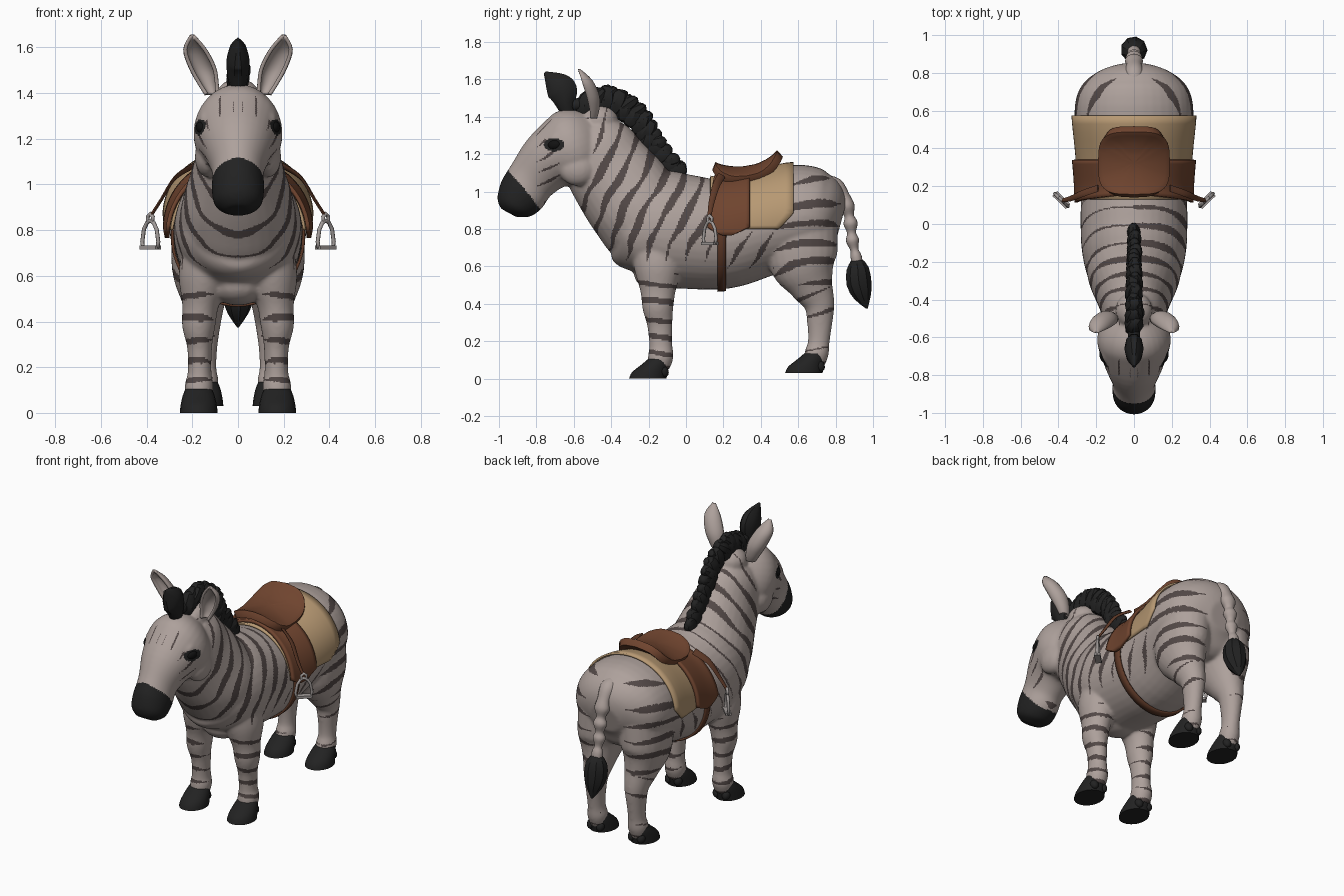
import bpy, bmesh, math, random
from mathutils import Vector, Euler, Matrix
from mathutils.bvhtree import BVHTree

if "Cube" in bpy.data.objects:
    bpy.data.objects.remove(bpy.data.objects["Cube"])

random.seed(4)


def mat(name, *c):
    m = bpy.data.materials.new(name)
    m.diffuse_color = (*c, 1)
    m.use_nodes = True
    m.node_tree.nodes["Principled BSDF"].inputs["Base Color"].default_value = m.diffuse_color
    return m


COAT = mat("coat", .42, .355, .33)
STRIPE = mat("stripe", .085, .065, .062)
DARK = mat("dark_hair", .016, .016, .016)
TAN = mat("blanket_tan", .47, .315, .17)
BROWN = mat("leather", .16, .058, .028)
STRAP = mat("strap_leather", .115, .042, .021)
METAL = mat("metal", .36, .33, .32)
EYE = mat("eye_black", .006, .006, .006)


def finish(name, bm, *mats, angle=50):
    bmesh.ops.recalc_face_normals(bm, faces=bm.faces)
    me = bpy.data.meshes.new(name)
    bm.to_mesh(me)
    bm.free()
    ob = bpy.data.objects.new(name, me)
    bpy.context.collection.objects.link(ob)
    for m in mats:
        me.materials.append(m)
    bpy.ops.object.select_all(action='DESELECT')
    ob.select_set(True)
    bpy.context.view_layer.objects.active = ob
    bpy.ops.object.shade_smooth_by_angle(angle=math.radians(angle))
    return ob


def spline(rings, steps):
    # Catmull-Rom through tuples of any length
    P = [Vector(r) for r in rings]
    P = [P[0]] + P + [P[-1]]
    out = []
    for i in range(1, len(P) - 2):
        a, b, c, d = P[i - 1:i + 3]
        for k in range(steps):
            t = k / steps
            out.append(.5 * (2 * b + (c - a) * t + (2 * a - 5 * b + 4 * c - d) * t * t
                             + (3 * b - a - 3 * c + d) * t ** 3))
    return out + [P[-2]]


def loft(bm, rings, n=24, steps=5, sx=1, flat=False):
    # closed tube: rings are (x, y, z, half width, half depth)
    R = spline(rings, steps)
    C = [Vector((r[0] * sx, r[1], r[2])) for r in R]
    loops = []
    for i, r in enumerate(R):
        t = (C[min(i + 1, len(C) - 1)] - C[max(i - 1, 0)]).normalized()
        if flat:
            t = Vector((0, 0, 1))
        side = (Vector((1, 0, 0)) - t * t.x).normalized()
        up = t.cross(side)
        loops.append([bm.verts.new(C[i] + side * max(r[3], .003) * math.cos(a) + up * max(r[4], .003) * math.sin(a))
                      for a in (2 * math.pi * k / n for k in range(n))])
    for a, b in zip(loops, loops[1:]):
        for k in range(n):
            bm.faces.new((a[k], a[(k + 1) % n], b[(k + 1) % n], b[k]))
    bm.faces.new(loops[0])
    bm.faces.new(loops[-1])


def ball(bm, loc, size, rot=(0, 0, 0), n=16):
    M = Matrix.Translation(loc) @ Euler(rot).to_matrix().to_4x4() @ Matrix.Diagonal((*size, 1))
    bmesh.ops.create_uvsphere(bm, u_segments=n, v_segments=n // 2 + 2, radius=1, matrix=M)


def grid(bm, rows):
    V = [[bm.verts.new(p) for p in r] for r in rows]
    for a, b in zip(V, V[1:]):
        for i in range(len(a) - 1):
            bm.faces.new((a[i], a[i + 1], b[i + 1], b[i]))


def thicken(ob, t, offset=1):
    m = ob.modifiers.new("thickness", 'SOLIDIFY')
    m.thickness, m.offset = t, offset


# Body: torso, neck, head and legs fused into one skin
bm = bmesh.new()
loft(bm, [(0, -.39, .75, .08, .09), (0, -.36, .75, .18, .165), (0, -.29, .77, .24, .24), (0, -.15, .80, .275, .31),
          (0, 0, .785, .283, .305), (0, .2, .77, .282, .29), (0, .4, .82, .298, .275), (0, .6, .87, .315, .275),
          (0, .72, .86, .285, .245), (0, .79, .85, .21, .19), (0, .83, .84, .1, .09)], 40)
loft(bm, [(0, -.12, .72, .2, .2), (0, -.19, .81, .25, .25), (0, -.265, .915, .245, .255), (0, -.34, 1.02, .212, .25),
          (0, -.42, 1.13, .18, .232), (0, -.49, 1.25, .155, .205), (0, -.53, 1.33, .11, .15)], 32)
loft(bm, [(0, -.44, 1.3, .07, .11), (0, -.53, 1.26, .165, .195), (0, -.62, 1.22, .195, .217),
          (0, -.73, 1.165, .16, .168), (0, -.825, 1.065, .115, .135), (0, -.88, .982, .115, .13),
          (0, -.925, .92, .103, .1), (0, -.945, .885, .055, .05)], 32)
ball(bm, (0, -.15, .56), (.13, .13, .09))
ball(bm, (0, -.46, 1.38), (.1, .1, .085))
for s in (1, -1):
    loft(bm, [(.13, -.15, .78, .1, .15), (.15, -.15, .6, .11, .13), (.165, -.15, .47, .08, .095),
              (.172, -.15, .38, .073, .083), (.168, -.14, .29, .055, .068), (.168, -.135, .18, .052, .062),
              (.17, -.135, .12, .063, .068), (.17, -.15, .06, .055, .06)], sx=s)
    loft(bm, [(.14, .62, .82, .15, .19), (.155, .625, .63, .135, .185), (.15, .67, .5, .098, .122),
              (.145, .712, .4, .072, .083), (.145, .715, .3, .056, .068), (.145, .71, .2, .05, .058),
              (.145, .70, .14, .06, .064), (.145, .68, .08, .052, .06)], sx=s)
    # brow ridges and cheeks
    ball(bm, (.125 * s, -.69, 1.29), (.045, .06, .035), (.5, 0, 0))
    ball(bm, (.13 * s, -.58, 1.12), (.06, .1, .09))
body = finish("body", bm, COAT, STRIPE, DARK)
m = body.modifiers.new("fuse", 'REMESH')
m.mode, m.voxel_size = 'VOXEL', .008
m2 = body.modifiers.new("relax", 'SMOOTH')
m2.iterations, m2.factor = 14, .5
for name in ("fuse", "relax"):
    bpy.ops.object.modifier_apply(modifier=name)
me = body.data
skin = BVHTree.FromPolygons([v.co for v in me.vertices], [tuple(p.vertices) for p in me.polygons])


def clamp(v):
    return max(0, min(1, v))


def band(f, period, width, w):
    return abs((f / period) % 1 - .5) * period < width * w / 2


EYE_YZ = (-.705, 1.25)
eye_at = skin.ray_cast(Vector((1, *EYE_YZ)), Vector((-1, 0, 0)))[0]


def coat_index(p):
    ax, y, z = abs(p.x), p.y, p.z
    wob = .014 * math.sin(11 * z + 6 * y) + .005 * math.sin(31 * z + 17 * ax)
    if z > .8 and -.77 * (y + .86) - .64 * (z - 1.015) > .008 * math.sin(25 * ax):
        return 2                                                    # muzzle
    if z > .95 and y < -.45 - .3 * (1.36 - z):                      # face dashes
        if ax > .08 and math.hypot((y - eye_at.y) / .055, (z - eye_at.z) / .035) < 1:
            return 2
        if z > 1.28:
            return int(.02 < ax < .1 and band(ax + .012, .06, .011, clamp(1.3 - abs(z - 1.36 + .2 * ax) / .045)))
        return int(ax > .09 and band(z - .5 * y + wob, .07, .016, clamp(1.4 - abs(y + .73) / .05)))
    if z < .57 and y < .1:                                          # front legs
        return int(y < -.04 and band(z + .15 * y + wob, .085, .027, clamp((ax - .1) / .06) * clamp((.57 - z) / .03)))
    if y < .2:                                                      # neck, chest, shoulders
        w = clamp((z - .62) / .12) * clamp((.16 - y) / .06) * clamp(.85 + .35 * math.sin(9 * z + 20 * y))
        if p.x < 0:
            w *= .3 + .7 * clamp((-.12 - y) / .08)
        return int(band(y - .45 * (z - 1) + wob, .112, .047, w))
    if y < .47 and z > .56:                                         # flank
        return int(band(y - .5 * z + wob, .115, .034, clamp(1 - abs(z - .69) / .11)))
    w = clamp((ax - .09) / .09) * clamp((.83 - y) / .06)
    if z < .5:                                                      # hind legs
        return int(band(z - .3 * y + wob, .1, .02, w * clamp(.5 + .7 * math.sin(20 * z))))
    w *= clamp((y - .45 - .6 * max(0, z - .88)) / .1) * (.75 if z > 1 else 1)
    return int(band(z + .9 * (y - .72) ** 2 + wob, .112, .04, w))   # rump


for p in me.polygons:
    p.material_index = coat_index(p.center)
    p.use_smooth = True

# Eyes and nostrils
bm, bn = bmesh.new(), bmesh.new()
for s in (1, -1):
    ball(bm, (s * (eye_at.x - .008), eye_at.y, eye_at.z), (.018, .036, .025), (.15, 0, s * -.4))
    ball(bn, (s * .052, -.975, .985), (.018, .008, .012), (0, s * .5, 0))
finish("eyes", bm, EYE)
finish("nostrils", bn, EYE)

# Hooves with heel lobes
for name, x, y, z in (("front_hooves", .172, -.205, 0), ("hind_hooves", .147, .63, .03)):
    bm = bmesh.new()
    for s in (1, -1):
        loft(bm, [(x, y + .058, z + .105, .058, .056), (x, y + .04, z + .075, .07, .073),
                  (x, y + .012, z + .035, .079, .095), (x, y, z, .083, .1)], 20, 3, s, True)
        for d in (-.033, .033):
            ball(bm, (s * x + d, y + .085, z + .04), (.026, .026, .034), (.5, 0, 0), 10)
    finish(name, bm, DARK)

# Ears: cupped leaves opening forward
for s in (1, -1):
    bm = bmesh.new()
    rows = []
    for x, y, z, r in spline([(.115, -.5, 1.395, .024), (.13, -.5, 1.44, .038), (.155, -.512, 1.51, .052),
                              (.188, -.54, 1.59, .044), (.2, -.57, 1.65, .004)], 4):
        rows.append([(s * (x + r * math.sin(a)), y + r * .9 * math.cos(a) - .005, z)
                     for a in (math.radians(-103 + 19 * k) for k in range(12))])
    grid(bm, rows)
    thicken(finish("ear_" + ("left" if s > 0 else "right"), bm, COAT), .016, 0)

# Mane of overlapping tufts, and forelock
bm = bmesh.new()
tufts = spline([(0, -.53, 1.46), (0, -.43, 1.49), (0, -.32, 1.445), (0, -.24, 1.37), (0, -.19, 1.28),
                (0, -.13, 1.2), (0, -.05, 1.11)], 2)
for i, c in enumerate(tufts):
    k = i / (len(tufts) - 1)
    tilt = -.2 - .75 * k
    ball(bm, c, (.052 - .016 * k, .062 - .012 * k, .09 - .032 * k),
         (tilt + random.uniform(-.25, .25), 0, random.uniform(-.3, .3)), 8)
    ball(bm, c + Vector((random.uniform(-.015, .015), .01, .02)), (.045 - .015 * k, .04, .074 - .03 * k),
         (tilt - .5, random.uniform(-.25, .25), 0), 8)
finish("mane", bm, DARK, angle=35)
bm = bmesh.new()
loft(bm, [(0, -.63, 1.41, .03, .035), (0, -.645, 1.47, .046, .055), (0, -.66, 1.535, .05, .085),
          (0, -.695, 1.58, .042, .07), (0, -.755, 1.637, .006, .008)], 10, 3)
ball(bm, (0, -.58, 1.465), (.035, .06, .035), n=10)
finish("forelock", bm, DARK, angle=40)

# Tail and tuft
bm = bmesh.new()
loft(bm, [(0, .74, 1.05, .045, .04), (0, .80, 1.03, .05, .043), (0, .845, .97, .04, .033), (0, .862, .92, .048, .04),
          (0, .872, .87, .029, .026), (0, .88, .83, .043, .038), (0, .885, .78, .026, .024), (0, .89, .74, .039, .035),
          (0, .9, .69, .024, .022), (0, .91, .65, .035, .03), (0, .92, .58, .03, .03)], 16, 4)
finish("tail", bm, COAT)
bm = bmesh.new()
loft(bm, [(0, .91, .635, .03, .03), (0, .918, .59, .066, .06), (0, .925, .51, .07, .068),
          (0, .945, .44, .048, .048), (0, .968, .375, .004, .004)], 9, 2)
finish("tail_tuft", bm, DARK, angle=30)


def drape(name, material, y0, y1, low, off, t, rows=10, cols=48):
    # sheet laid over the body; y0 and y1 are functions of the fraction down each side
    bm = bmesh.new()
    out = []
    for i in range(cols + 1):
        u = 2 * i / cols - 1
        d = Vector((math.sin(u * low), 0, math.cos(u * low)))
        a, b = y0(abs(u)), y1(abs(u))
        row = []
        for j in range(rows + 1):
            c = Vector((0, a + (b - a) * j / rows, .8))
            hit = skin.ray_cast(c + d * 1.5, -d)[0]
            row.append((hit or c + d * .3) + d * off)
        out.append(row)
    grid(bm, out)
    bmesh.ops.remove_doubles(bm, verts=bm.verts, dist=.0005)
    thicken(finish(name, bm, material), t, 0)


# Saddle: blanket, flaps, girth
drape("saddle_blanket", TAN, lambda u: .13, lambda u: .575 - .5 * max(0, u - .84), 1.57, .011, .012)
drape("saddle_flaps", BROWN, lambda u: .16 - .05 * u + 1.2 * max(0, u - .93),
      lambda u: .34 - 1.2 * max(0, u - .92), 1.68, .028, .018)
drape("girth", STRAP, lambda u: .168, lambda u: .213, math.pi, .007, .012, 2, 64)

# Seat: rounded dished pad with raised cantle
bm = bmesh.new()
prof = spline([(.15, 1.16), (.22, 1.14), (.3, 1.135), (.39, 1.155), (.45, 1.19), (.5, 1.235)], 8)
rows = []
for i in range(9):
    row = []
    for k in range(41):
        a = 2 * math.pi * k / 40
        c, s = math.cos(a), math.sin(a)
        y = .322 + .165 * i / 8 * math.copysign(abs(s) ** .55, s)
        x = .19 * i / 8 * math.copysign(abs(c) ** .55, c)
        z = min(prof, key=lambda q: abs(q[0] - y))[1]
        row.append((x, y, z - 1.5 * x * x))
    rows.append(row)
grid(bm, rows)
bmesh.ops.remove_doubles(bm, verts=bm.verts, dist=.0005)
bmesh.ops.smooth_vert(bm, verts=[v for v in bm.verts if not v.is_boundary], factor=.5, use_axis_x=False,
                      use_axis_y=False, use_axis_z=True)
seat = finish("saddle_seat", bm, BROWN)
thicken(seat, .045, -1 if seat.data.polygons[200].normal.z > 0 else 1)
b = seat.modifiers.new("soft_edge", 'BEVEL')
b.width, b.segments = .012, 2

# Stirrup leathers and stirrups
for s, side in ((1, "left"), (-1, "right")):
    bm = bmesh.new()
    loft(bm, [(.19, .19, 1.085, .007, .022), (.275, .16, 1.03, .007, .02), (.335, .135, .935, .007, .015),
              (.38, .125, .865, .007, .01)], 8, 4, s)
    finish("stirrup_leather_" + side, bm, STRAP)
    cu = bpy.data.curves.new("stirrup_" + side, 'CURVE')
    cu.dimensions, cu.bevel_depth, cu.bevel_resolution = '3D', .009, 2
    for pts in ([(-.85, 0), (-.95, .025), (-.75, .08), (-.4, .108), (0, .118), (.4, .108), (.75, .08), (.95, .025), (.85, 0)],
                [(-.3, .115), (-.3, .135), (0, .148), (.3, .135), (.3, .115)]):
        sp = cu.splines.new('POLY')
        sp.points.add(len(pts) - 1)
        sp.use_cyclic_u = True
        for q, (h, v) in zip(sp.points, pts):
            q.co = (s * (.384 + .037 * h), .127 + .036 * h, .724 + v, 1)
    cu.materials.append(METAL)
    bpy.context.collection.objects.link(bpy.data.objects.new("stirrup_" + side, cu))
    bm = bmesh.new()
    M = (Matrix.Translation((s * .384, .127, .724)) @ Matrix.Rotation(s * .77, 4, 'Z')
         @ Matrix.Diagonal((.098, .036, .016, 1)))
    bmesh.ops.create_cube(bm, size=1, matrix=M)
    finish("stirrup_tread_" + side, bm, METAL)
